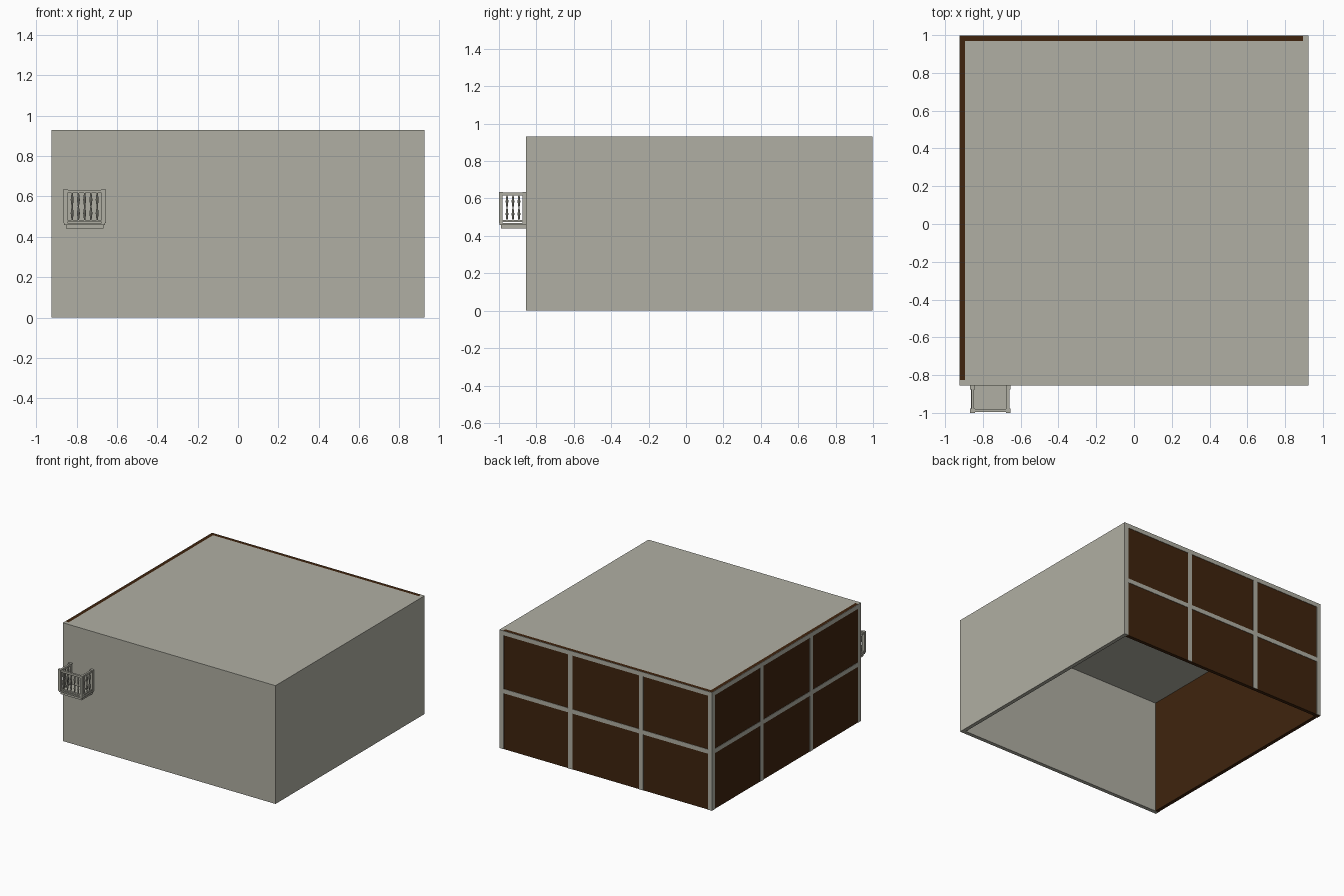
import bpy, bmesh, math
from mathutils import Matrix, Vector

if "Cube" in bpy.data.objects:
    bpy.data.objects.remove(bpy.data.objects["Cube"])


def material(name, rgb):
    m = bpy.data.materials.new(name)
    m.diffuse_color = (*rgb, 1)
    m.use_nodes = True
    m.node_tree.nodes["Principled BSDF"].inputs["Base Color"].default_value = m.diffuse_color
    return m


STONE = material("warm_grey_plaster", (0.434, 0.429, 0.366))
WOOD = material("dark_brown_panel", (0.050, 0.0175, 0.0043))


def make(name, bm, mat):
    bmesh.ops.recalc_face_normals(bm, faces=bm.faces)
    me = bpy.data.meshes.new(name)
    bm.to_mesh(me)
    bm.free()
    me.materials.append(mat)
    ob = bpy.data.objects.new(name, me)
    bpy.context.collection.objects.link(ob)
    return ob


def boxes(name, mat, items):
    """One object from boxes given as (x0, x1, y0, y1, z0, z1)."""
    bm = bmesh.new()
    for x0, x1, y0, y1, z0, z1 in items:
        mid = Vector((x0 + x1, y0 + y1, z0 + z1)) / 2
        size = Vector((x1 - x0, y1 - y0, z1 - z0))
        bmesh.ops.create_cube(bm, size=1, matrix=Matrix.Translation(mid) @ Matrix.Diagonal((*size, 1)))
    return make(name, bm, mat)


# Room shell: open underneath
X, F, B, H, T = 0.925, -0.855, 0.998, 0.93, 0.03
SKIN = 0.003
boxes("front_wall", STONE, [(-X, X, F, F + T, 0, H)])
boxes("right_wall", STONE, [(X - T, X, F + T, B, 0, H)])
boxes("roof", STONE, [(-X + T, X - T, F + T, B - T, H - T, H)])

# Brown panelled walls on the left and back
boxes("left_panel", WOOD, [(-X + SKIN, -X + T, F + T, B - SKIN, 0, H)])
boxes("back_panel", WOOD, [(-X + T, X - T, B - T, B - SKIN, 0, H)])


# Thin grey lattice on both panelled walls: 3 columns, 2 rows
def lattice(a0, a1):
    w, span = 0.036, a1 - a0
    bars = [(a0, a0 + w, 0, H), (a1 - w, a1, 0, H)]
    for i in (1, 2):
        c = a0 + span * i / 3
        bars.append((c - w / 2, c + w / 2, 0, H))
    edges = sorted(b[:2] for b in bars)
    for (_, left), (right, _) in zip(edges, edges[1:]):
        bars.append((left, right, H - 0.034, H))
        bars.append((left, right, 0.44, 0.474))
    return bars


boxes("back_lattice", STONE, [(a, b, B - SKIN, B, c, d) for a, b, c, d in lattice(-X, X - 0.001)])
boxes("left_lattice", STONE, [(-X, -X + SKIN, a, b, c, d) for a, b, c, d in lattice(F + 0.001, B - SKIN)])

# Small balcony on the front wall
CX, Y0, Y1 = -0.76, -1.0, F
boxes("balcony_floor", STONE, [
    (CX - 0.093, CX + 0.093, Y0 + 0.012, Y1, 0.44, 0.458),
    (CX - 0.102, CX + 0.102, Y0 + 0.004, Y1, 0.458, 0.468)])

posts = []
for s in (-1, 1):
    for y in (Y0, Y1 - 0.02):
        xa, xb = sorted((CX + s * 0.084, CX + s * 0.105))
        posts.append((xa, xb, y, y + 0.02, 0.468, 0.628))
        xa, xb = sorted((CX + s * 0.082, CX + s * 0.107))
        posts.append((xa, xb, y, y + 0.022 if y == Y0 else y + 0.02, 0.628, 0.635))
boxes("balcony_posts", STONE, posts)

rails = []
for z0, z1 in ((0.617, 0.632), (0.474, 0.484)):
    rails.append((CX - 0.084, CX + 0.084, Y0 + 0.004, Y0 + 0.02, z0, z1))
    for s in (-1, 1):
        xa, xb = sorted((CX + s * 0.086, CX + s * 0.101))
        rails.append((xa, xb, Y0 + 0.02, Y1 - 0.02, z0, z1))
boxes("balcony_rails", STONE, rails)

# Balusters: two stacked diamond spindles each
spots = [(CX + 0.031 * i, Y0 + 0.012) for i in range(-2, 3)]
for s in (-1, 1):
    spots += [(CX + s * 0.0935, -0.925 + 0.032 * i) for i in (-1, 0, 1)]
profile = [(0.003, 0.482), (0.0075, 0.517), (0.003, 0.55), (0.0075, 0.584), (0.003, 0.619)]
bm = bmesh.new()
N = 8
for px, py in spots:
    rings = [[bm.verts.new((px + r * math.cos(2 * math.pi * k / N), py + r * math.sin(2 * math.pi * k / N), z))
              for k in range(N)] for r, z in profile]
    for lo, hi in zip(rings, rings[1:]):
        for k in range(N):
            bm.faces.new((lo[k], lo[(k + 1) % N], hi[(k + 1) % N], hi[k]))
    bm.faces.new(rings[0][::-1])
    bm.faces.new(rings[-1])
make("balcony_balusters", bm, STONE)
